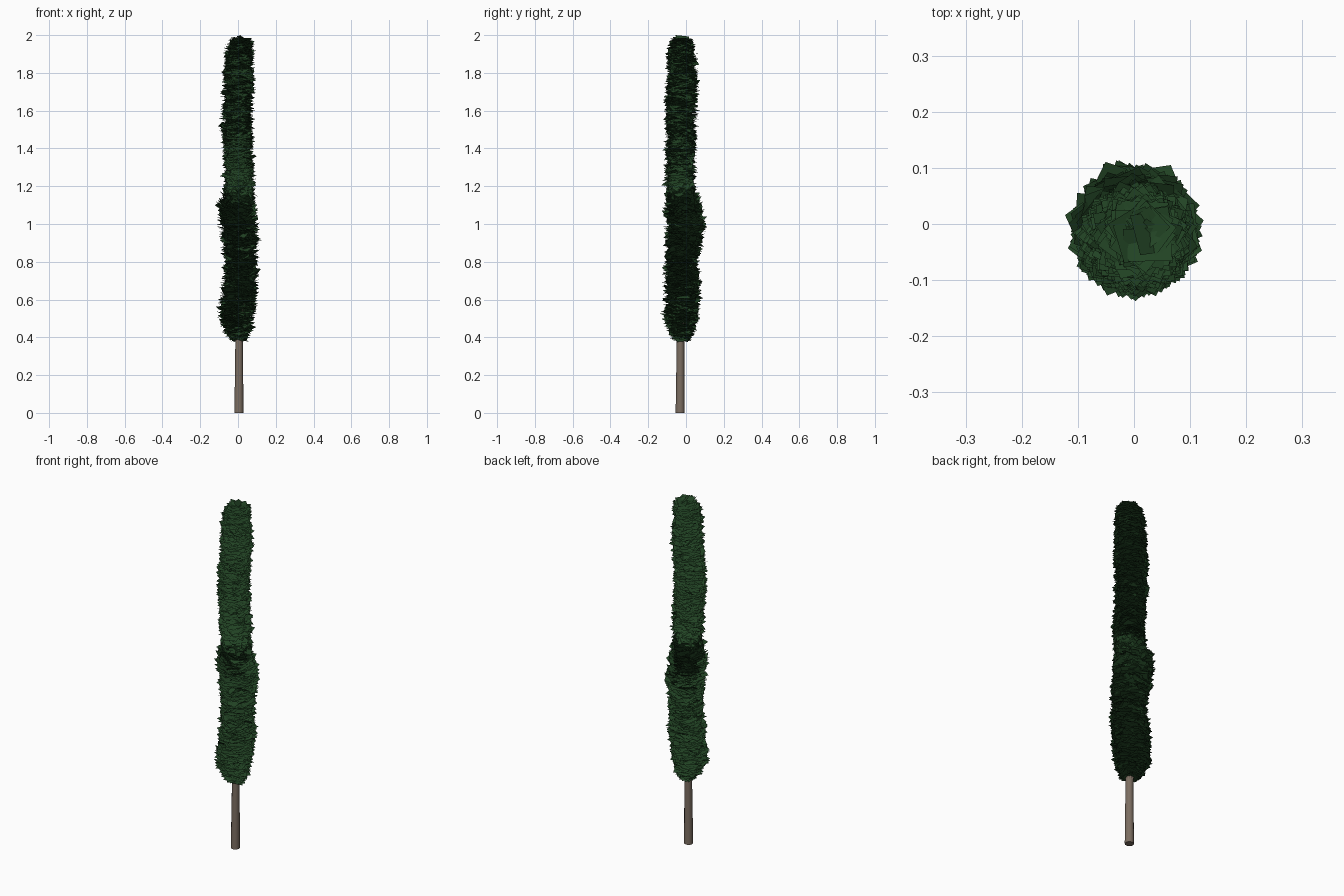
import bpy, bmesh, math, random
from mathutils import Vector, Matrix

random.seed(7)
cube = bpy.data.objects.get("Cube")
if cube:
    bpy.data.objects.remove(cube)


def material(name, rgb):
    m = bpy.data.materials.new(name)
    m.use_nodes = True
    m.diffuse_color = (*rgb, 1)
    m.node_tree.nodes["Principled BSDF"].inputs["Base Color"].default_value = (*rgb, 1)
    return m


def add_object(name, bm, mat):
    mesh = bpy.data.meshes.new(name)
    bm.to_mesh(mesh)
    bm.free()
    mesh.materials.append(mat)
    ob = bpy.data.objects.new(name, mesh)
    bpy.context.collection.objects.link(ob)
    return ob


def limb(name, path, radii, mat, sides=12):
    """Tapered round limb swept along a nearly upright path."""
    bm = bmesh.new()
    rings = []
    for (x, y, z), r in zip(path, radii):
        angles = [2 * math.pi * i / sides for i in range(sides)]
        rings.append([bm.verts.new((x + r * math.cos(a), y + r * math.sin(a), z)) for a in angles])
    for low, high in zip(rings, rings[1:]):
        for i in range(sides):
            j = (i + 1) % sides
            bm.faces.new((low[i], low[j], high[j], high[i])).smooth = True
    bm.faces.new(rings[0][::-1])
    bm.faces.new(rings[-1])
    return add_object(name, bm, mat)


bark = material("bark", (0.20, 0.155, 0.12))
leaf = material("dark_green_leaf", (0.016, 0.058, 0.018))

# Trunk and the small limbs at its fork
limb("trunk", [(0.005, -0.031, 0), (0.006, -0.029, 0.38), (0.006, -0.025, 1.1), (0.01, -0.02, 1.9)],
     [0.024, 0.02, 0.014, 0.004], bark)
for i in range(4):
    a = math.tau * i / 4 + 0.5
    dx, dy = math.cos(a), math.sin(a)
    limb(f"branch_{i + 1}", [(0.006 + dx * d, -0.028 + dy * d, z)
                             for d, z in ((0.008, 0.35), (0.025, 0.43), (0.045, 0.6))],
         [0.009, 0.007, 0.003], bark, 6)

# Crown outline: height, centre x, centre y, half width
outline = [
    (0.37, 0.005, -0.025, 0.03), (0.42, 0.0, -0.025, 0.065), (0.48, -0.01, -0.025, 0.095),
    (0.65, 0.005, -0.02, 0.102), (0.80, 0.015, -0.025, 0.09), (0.98, 0.005, 0.0, 0.11),
    (1.08, -0.01, -0.012, 0.107), (1.18, 0.01, -0.033, 0.09), (1.35, 0.005, -0.03, 0.082),
    (1.52, -0.008, -0.028, 0.085), (1.75, 0.006, -0.02, 0.085), (1.90, 0.005, -0.025, 0.077),
    (1.96, 0.015, -0.022, 0.065), (1.99, 0.022, -0.022, 0.045),
]


def section(z):
    for a, b in zip(outline, outline[1:]):
        if z <= b[0]:
            t = (z - a[0]) / (b[0] - a[0])
            return [p + (q - p) * t for p, q in zip(a[1:], b[1:])]
    return outline[-1][1:]


# Crown: square leaf cards facing away from the middle of the crown
heart = Vector((0.005, -0.022, 1.17))
bm = bmesh.new()
for n in range(3400):
    z = 0.39 + 1.585 * (n + random.random()) / 3400
    cx, cy, width = section(z)
    half = min(random.uniform(0.03, 0.046), width * 0.75)
    reach = max(width - half * 1.05, 0.003) * math.sqrt(random.uniform(0.25, 1.05))
    a = random.uniform(0, math.tau)
    centre = Vector((cx + reach * math.cos(a), cy + reach * math.sin(a), z))
    wobble = Vector([random.gauss(0, 0.2) for _ in range(3)])
    normal = ((centre - heart).normalized() + wobble).normalized()
    turn = normal.to_track_quat('Z', 'Y').to_matrix() @ Matrix.Rotation(random.uniform(0, math.tau), 3, 'Z')
    corners = [centre + turn @ Vector((u * half, v * half, 0))
               for u, v in ((-1, -1), (1, -1), (1, 1), (-1, 1))]
    for c in corners:
        c.z = min(c.z, 2.0)
    bm.faces.new([bm.verts.new(c) for c in corners])

# A few larger sprigs break up the outline
for n in range(70):
    z = 0.45 + 1.48 * (n + random.random()) / 70
    cx, cy, width = section(z)
    a = n * 2.4
    out = Vector((math.cos(a), math.sin(a), 0))
    side = Vector((-out.y, out.x, random.uniform(-0.6, 0.6)))
    root = Vector((cx, cy, z)) + out * (width - 0.035)
    lift = Vector((0, 0, random.uniform(-0.03, 0.03)))
    tip = root + out * random.uniform(0.035, 0.055) + lift
    middle = (root + tip) / 2
    bm.faces.new([bm.verts.new(c) for c in
                  (root, middle - side * 0.03, tip, middle + side * 0.03)])
add_object("foliage", bm, leaf)
